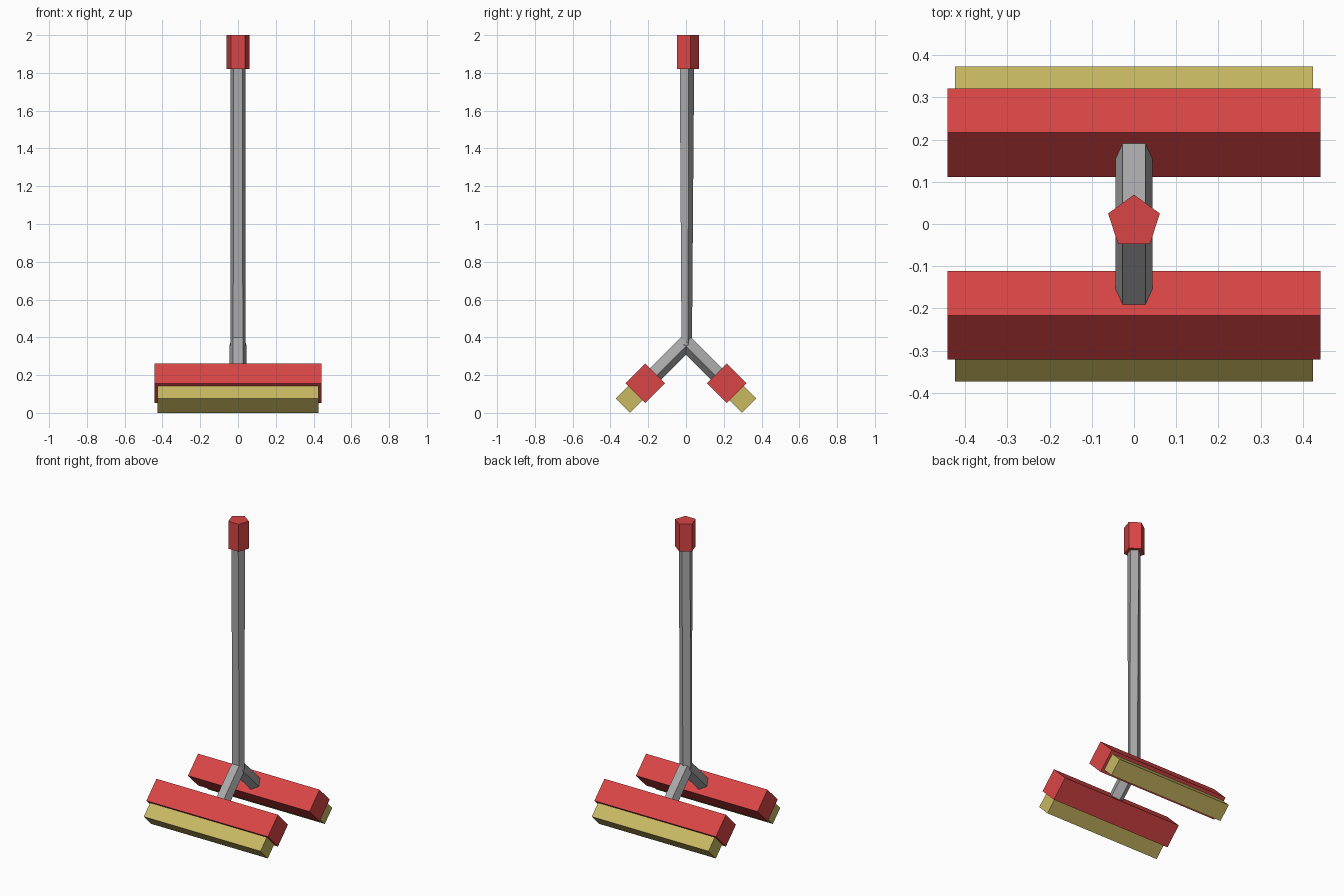
import bpy, bmesh, math
from mathutils import Vector

if "Cube" in bpy.data.objects:
    bpy.data.objects.remove(bpy.data.objects["Cube"])


def material(name, rgb):
    m = bpy.data.materials.new(name)
    m.diffuse_color = (*rgb, 1)
    m.use_nodes = True
    m.node_tree.nodes["Principled BSDF"].inputs["Base Color"].default_value = m.diffuse_color
    return m


RED = material("red", (0.70, 0.06, 0.06))
GREY = material("grey", (0.40, 0.40, 0.40))
YELLOW = material("sponge yellow", (0.58, 0.48, 0.12))


def prism(name, mat, start, end, u, v, prof_a, prof_b=None):
    """Loft a profile (in axes u, v) from start to end."""
    bm = bmesh.new()
    rings = []
    for c, prof in ((start, prof_a), (end, prof_b or prof_a)):
        rings.append([bm.verts.new(c + u * a + v * b) for a, b in prof])
    n = len(prof_a)
    for i in range(n):
        j = (i + 1) % n
        bm.faces.new((rings[0][i], rings[0][j], rings[1][j], rings[1][i]))
    bm.faces.new(rings[0])
    bm.faces.new(rings[1])
    bmesh.ops.recalc_face_normals(bm, faces=bm.faces)
    me = bpy.data.meshes.new(name)
    bm.to_mesh(me)
    bm.free()
    me.materials.append(mat)
    ob = bpy.data.objects.new(name, me)
    bpy.context.collection.objects.link(ob)
    return ob


def pentagon(r, tip=1, squash=1.0):
    angles = [math.radians(90 + 72 * i) for i in range(5)]
    return [(r * math.cos(a), tip * squash * r * math.sin(a)) for a in angles]


def rect(w, h):
    return [(-w, -h), (w, -h), (w, h), (-w, h)]


X, Y = Vector((1, 0, 0)), Vector((0, 1, 0))
APEX = Vector((0, 0, 0.373))
K = math.sqrt(0.5)

# Pole, slightly flattened where it meets the fork, and top grip
prism("pole", GREY, Vector((0, 0.001, 0.36)), Vector((0, 0.001, 1.83)), X, Y,
      pentagon(0.043, squash=0.71), pentagon(0.042))
prism("grip", RED, Vector((0, 0.005, 1.82)), Vector((0, 0.005, 2.0)), X, Y,
      pentagon(0.0645))

# Two forked legs, each with a head block and a sponge pad
for side, s in (("front", -1), ("back", 1)):
    d = Vector((0, s * K, -K))    # outward along the leg
    up = Vector((0, s * K, K))    # upper side of the leg
    prism(side + "_leg", GREY, APEX, APEX + d * 0.26, X, up, pentagon(0.046, tip=-1))
    prism(side + "_head", RED, APEX + d * 0.232, APEX + d * 0.380, X, up,
          rect(0.4425, 0.074))
    prism(side + "_pad", YELLOW, APEX + d * 0.36, APEX + d * 0.4735, X, up,
          rect(0.425, 0.054))
